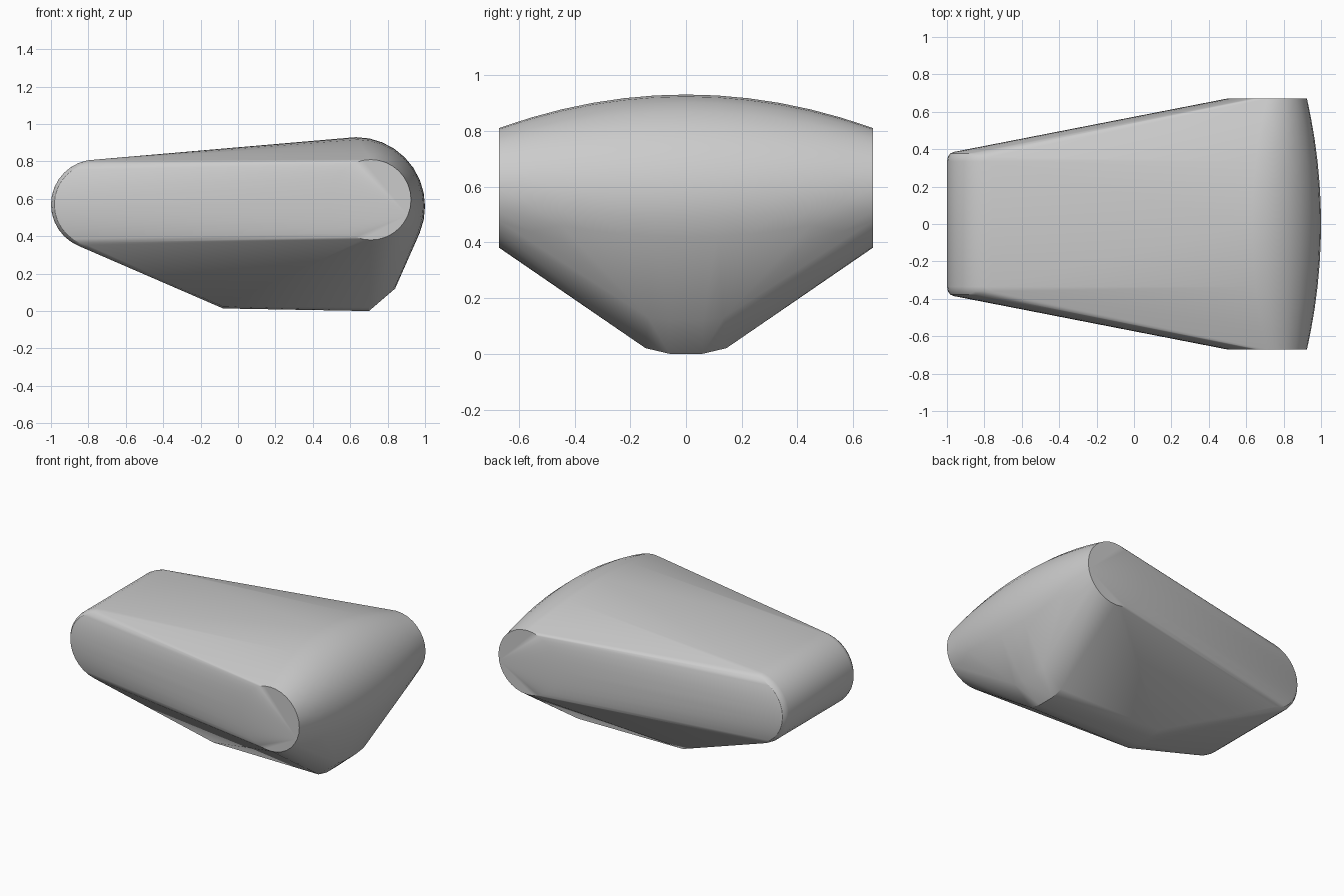
import bpy, bmesh, math

if "Cube" in bpy.data.objects:
    bpy.data.objects.remove(bpy.data.objects["Cube"])

bm = bmesh.new()

def ring(y, cx, cz, r, n=32):
    # circle of points in the XZ plane
    for i in range(n):
        a = 2 * math.pi * i / n
        bm.verts.new((cx + r * math.cos(a), y, cz + r * math.sin(a)))

# Barrel-shaped thick end: rings swell towards the middle
for i in range(-6, 7):
    y = 0.67 * i / 6
    t = (i / 6) ** 2
    ring(y, 0.63 + 0.08 * t, 0.56 + 0.035 * t, 0.37 - 0.155 * t)

# Narrow rounded end with softened rims
for s in (-1, 1):
    for y, r in ((0.335, 0.24), (0.36, 0.235), (0.378, 0.222), (0.386, 0.2)):
        ring(s * y, -0.76, 0.57, r)

# Keel underneath
for x, y, z in ((-0.08, 0.145, 0.025), (-0.08, 0.06, 0.014),
                (0.70, 0.145, 0.02), (0.70, 0.06, 0.0),
                (0.84, 0.135, 0.13), (0.84, 0.06, 0.12)):
    for s in (-1, 1):
        bm.verts.new((x, s * y, z))

# Wrap everything in one skin and drop the inside points
res = bmesh.ops.convex_hull(bm, input=bm.verts[:])
inside = {g for g in res["geom_interior"] + res["geom_unused"]
          if isinstance(g, bmesh.types.BMVert)}
bmesh.ops.delete(bm, geom=list(inside), context='VERTS')
bmesh.ops.recalc_face_normals(bm, faces=bm.faces[:])

mesh = bpy.data.meshes.new("wedge_body")
bm.to_mesh(mesh)
bm.free()
body = bpy.data.objects.new("wedge_body", mesh)
bpy.context.collection.objects.link(body)
bpy.context.view_layer.objects.active = body
body.select_set(True)
bpy.ops.object.shade_smooth_by_angle(angle=math.radians(30))
